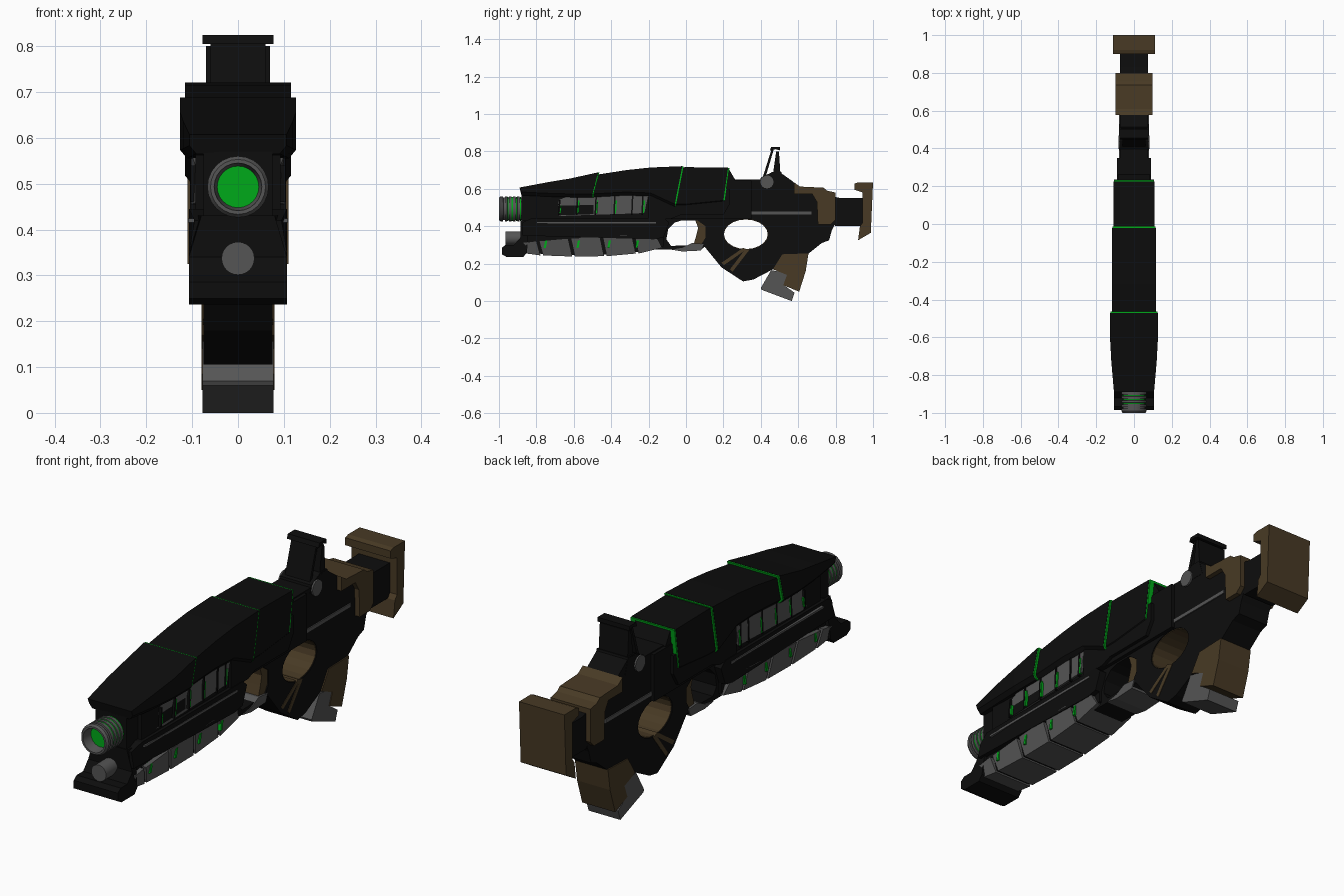
import bpy, bmesh
from math import cos, sin, pi

def mat(name, c):
    m = bpy.data.materials.new(name)
    m.diffuse_color = (*c, 1)
    return m

DARK = mat("black_polymer", (.004, .004, .004))
GREY = mat("gunmetal", (.09, .09, .09))
BROWN = mat("brown_polymer", (.065, .042, .018))
GREEN = mat("green_glow", (.0, .4, .01))

def finish(name, bm, m):
    bmesh.ops.recalc_face_normals(bm, faces=bm.faces)
    me = bpy.data.meshes.new(name)
    bm.to_mesh(me)
    bm.free()
    ob = bpy.data.objects.new(name, me)
    me.materials.append(m)
    bpy.context.collection.objects.link(ob)
    return ob

def prism(name, pts, hw, m, holes=()):
    """Side profile (y, z[, half width]) widened to both sides of x = 0."""
    bm = bmesh.new()
    sides = []
    for s in (1, -1):
        loops, edges = [], []
        for loop in (pts, *holes):
            vs = [bm.verts.new((s * (p[2] if len(p) > 2 else hw), p[0], p[1])) for p in loop]
            loops.append(vs)
            if holes:
                edges += [bm.edges.new((vs[i - 1], vs[i])) for i in range(len(vs))]
        if holes:
            bmesh.ops.triangle_fill(bm, edges=edges, use_beauty=True, normal=(s, 0, 0))
        else:
            bm.faces.new(loops[0])
        sides.append(loops)
    for a, b in zip(*sides):
        for i in range(len(a)):
            bm.faces.new((a[i - 1], a[i], b[i], b[i - 1]))
    return finish(name, bm, m)

def loft(name, stations, m):
    """Cover shell; stations are (y top, y bottom, z top, z bottom, half width)."""
    bm = bmesh.new()
    rings = []
    for yt, yb, zt, zb, w in stations:
        half = [(w - .015, yb, zb), (w, yb, zb + .018), (w, yt, zt)]
        ring = half + [(-x, y, z) for x, y, z in reversed(half)]
        rings.append([bm.verts.new(p) for p in ring])
    for a, b in zip(rings, rings[1:]):
        for i in range(6):
            bm.faces.new((a[i - 1], a[i], b[i], b[i - 1]))
    bm.faces.new(rings[0])
    bm.faces.new(rings[-1])
    return finish(name, bm, m)

def lathe(name, prof, zc, m, n=24):
    """Turn (y, radius) around the barrel axis at height zc; ends are capped."""
    bm = bmesh.new()
    rings = [[bm.verts.new((r * cos(2 * pi * i / n), y, zc + r * sin(2 * pi * i / n)))
              for i in range(n)] for y, r in prof]
    for a, b in zip(rings, rings[1:]):
        for i in range(n):
            bm.faces.new((a[i - 1], a[i], b[i], b[i - 1]))
    bm.faces.new(rings[0])
    bm.faces.new(rings[-1])
    ob = finish(name, bm, m)
    bpy.context.view_layer.objects.active = ob
    ob.select_set(True)
    bpy.ops.object.shade_smooth_by_angle(angle=.6)
    ob.select_set(False)
    return ob

def box(name, y0, y1, z0, z1, hw, m):
    return prism(name, [(y0, z0), (y1, z0), (y1, z1), (y0, z1)], hw, m)

def oval(cy, cz, ry, rz, n=20):
    return [(cy + ry * cos(2 * pi * i / n), cz + rz * sin(2 * pi * i / n)) for i in range(n)]

# frame with trigger opening and grip loop
trigger_hole = [(-.105, .33), (-.095, .385), (-.06, .42), (-.02, .432), (.06, .432),
                (.105, .40), (.105, .34), (.08, .30), (-.08, .295)]
grip_hole = oval(.32, .357, .12, .082)
frame = [(-.88, .28), (-.88, .57), (-.3, .62), (.2, .64), (.26, .65), (.40, .65), (.46, .69),
         (.50, .69), (.57, .64), (.62, .60), (.74, .59), (.79, .56), (.79, .40), (.78, .38),
         (.765, .325), (.725, .31), (.65, .25), (.53, .25), (.465, .17), (.36, .115),
         (.305, .105), (.19, .18), (.10, .29), (.08, .275), (-.14, .275)]
prism("frame", frame, .075, DARK, (trigger_hole, grip_hole))
prism("grip_loop_liner", oval(.32, .357, .122, .084), .071, BROWN, (oval(.32, .357, .117, .079),))
prism("trigger_backstrap", [(.05, .432), (.11, .432), (.11, .33), (.075, .29), (.04, .30),
                            (.055, .35), (.065, .39)], .07, BROWN)
prism("trigger", [(-.08, .275), (-.02, .265), (.08, .27), (.095, .305), (.03, .31), (-.02, .285)], .079, GREY)
for i in (0, 1):
    d = .045 * i
    prism("grip_stripe", [(.19 + d, .205 - d * .8), (.203 + d, .192 - d * .8), (.325 + d * .3, .278 - d * .1),
                          (.305 + d * .3, .284 - d * .1)], .077, BROWN)

# receiver and side rails
box("receiver", -.16, .35, .44, .645, .09, DARK)
prism("receiver_flank", [(-.2, .44), (-.08, .44), (-.03, .46), (.2, .46), (.235, .52), (.235, .6), (-.2, .6)], .105, DARK)
box("side_core", -.80, -.15, .43, .59, .093, DARK)
prism("lower_rail", [(-.875, .35), (-.875, .42, .095), (-.82, .445), (-.12, .445), (-.09, .42), (-.12, .34), (-.17, .33)], .107, DARK)
box("rail_groove", -.80, -.16, .415, .424, .109, GREY)
box("rear_side_rail", .31, .67, .463, .48, .08, GREY)

# top cover in three stepped segments, each with a glowing rear edge
covers = [
    [(-.89, -.88, .607, .565, .106), (-.73, -.73, .637, .558, .12), (-.62, -.62, .655, .555, .126),
     (-.47, -.50, .688, .555, .126)],
    [(-.50, -.50, .672, .555, .116), (-.32, -.32, .70, .565, .116), (-.19, -.19, .714, .56, .116),
     (-.02, -.06, .721, .50, .116)],
    [(-.06, -.06, .712, .50, .108), (0, 0, .716, .50, .108), (.225, .20, .713, .52, .108)]]
for st in covers:
    loft("top_cover", st, DARK)
    yt, yb, zt, zb, w = st[-1]
    loft("cover_glow_edge", [(yt, yb, zt - .001, zb, w - .001), (yt + .007, yb + .007, zt - .001, zb, w - .001)], GREEN)
prism("cover_tail", [(.2, .60), (.2, .713), (.225, .713), (.262, .65), (.262, .60)], .085, DARK)

# ribbed side panel
prism("side_panel", [(-.765, .505, .08), (-.74, .46, .085), (-.66, .455, .102), (-.22, .47, .102),
                     (-.20, .565, .102), (-.22, .575, .102), (-.62, .565, .102)], .1, GREY)
for y in (-.68, -.585, -.485, -.385, -.29, -.235):
    top = .54 if y < -.65 else .568
    prism("panel_rib", [(y - .004, .46), (y + .004, .46), (y + .009, top), (y + .001, top)], .104, DARK)
    if y != -.29:
        prism("panel_glow", [(y + .004, .468), (y + .011, .468), (y + .016, top - .03), (y + .009, top - .03)], .1035, GREEN)

# segmented lower handguard
cuts = [(-.865, .255, .31), (-.77, .244, .322), (-.60, .238, .336), (-.43, .24, .345),
        (-.26, .254, .352), (-.12, .285, .33)]
prism("handguard_core", [(y, b + .008) for y, b, t in cuts] + [(y, .36) for y, b, t in reversed(cuts)], .085, DARK)
for (y0, b0, t0), (y1, b1, t1) in zip(cuts, cuts[1:]):
    prism("handguard_segment", [(y0 + .006, b0, .092), (y1 - .008, b1, .092), (y1 - .03, t1, .105),
                                (y0 - .016, t0, .105)], .1, GREY)
for y in (-.755, -.58, -.415, -.265):
    prism("handguard_glow", [(y - .006, .285), (y + .006, .285), (y + .014, .325), (y + .002, .325)], .1055, GREEN)

# front foot and column
prism("front_foot", [(-.985, .25), (-.985, .285), (-.965, .30), (-.92, .30), (-.885, .34), (-.885, .43, .08),
                     (-.84, .43, .09), (-.85, .26), (-.87, .236), (-.96, .236)], .107, DARK)
lathe("lower_tube", [(-.965, .036), (-.86, .036)], .337, GREY)

# ribbed muzzle with a hollow bore
muzzle = [(-.90, .03), (-.93, .042), (-1.0, .052), (-1.0, .06)]
for i in range(5):
    y = -.99 + i * .022
    muzzle += [(y, .067), (y + .012, .067), (y + .013, .06), (y + .021, .06)]
lathe("muzzle", muzzle + [(-.86, .06)], .493, GREY)
for i in range(1, 5):
    y = -.99 + i * .022
    lathe("muzzle_glow_ring", [(y + .014, .064), (y + .020, .064)], .493, GREEN)

# flip-up sight
prism("sight_front_plate", [(.405, .645), (.46, .82), (.472, .82), (.42, .645)], .06, DARK)
prism("sight_rear_plate", [(.465, .68), (.482, .80), (.497, .80), (.505, .68)], .07, DARK)
prism("sight_cap", [(.448, .805), (.455, .824), (.503, .824), (.503, .805), (.48, .812)], .077, DARK)
prism("sight_base", [(.39, .62), (.40, .66), (.44, .68), (.51, .69), (.53, .62)], .076, DARK)
prism("sight_pivot", oval(.433, .637, .035, .035, 16), .083, GREY)

# shoulder stock
prism("stock_saddle", [(.577, .572), (.577, .635), (.61, .612), (.735, .606), (.755, .59), (.80, .58),
                       (.80, .435), (.775, .41), (.705, .41), (.70, .53), (.675, .572)], .097, BROWN)
prism("stock_neck", [(.78, .56), (.83, .55), (.95, .55), (.95, .40), (.80, .40), (.78, .42)], .075, DARK)
prism("shoulder_pad", [(.90, .595), (.90, .628), (.92, .635), (1.0, .635), (.988, .365), (.92, .325),
                       (.93, .40), (.945, .42), (.945, .58)], .11, BROWN)

# magazine well and magazine
prism("magazine_well", [(.465, .17), (.515, .25), (.655, .255), (.64, .16), (.605, .05), (.52, .085), (.54, .14)], .08, BROWN)
prism("magazine", [(.455, .165), (.40, .07), (.405, .06), (.565, .0), (.58, .045), (.53, .08), (.55, .15)], .077, GREY)
